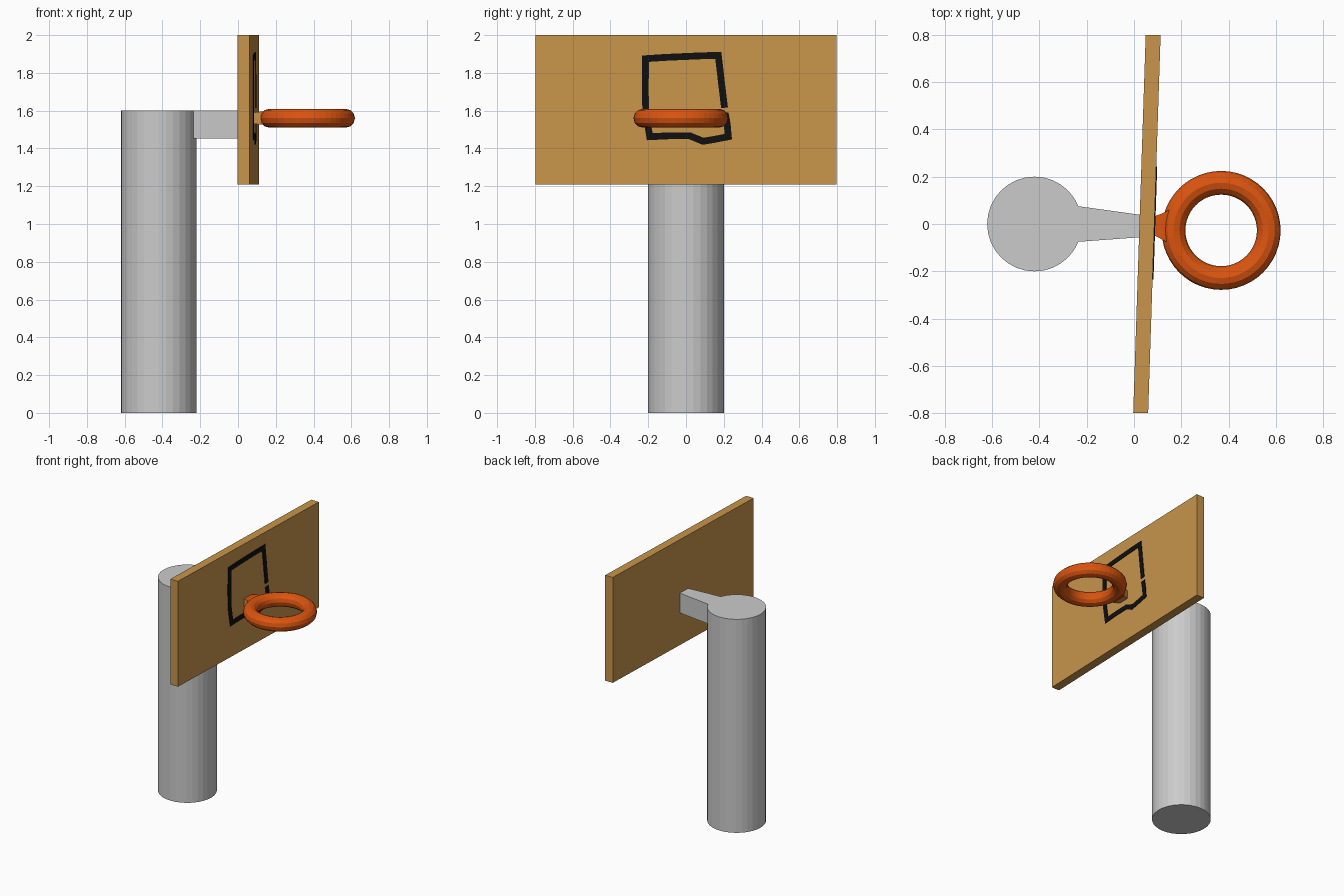
import bpy, bmesh, math
from mathutils import Vector

if "Cube" in bpy.data.objects:
    bpy.data.objects.remove(bpy.data.objects["Cube"])

SLOPE = 0.033          # the board is turned slightly about z
FACE_X = 0.086         # front face of the board at y = 0
BACK_X = 0.023         # rear face of the board at y = 0


def material(name, rgb):
    m = bpy.data.materials.new(name)
    m.diffuse_color = (*rgb, 1)
    m.use_nodes = True
    m.node_tree.nodes["Principled BSDF"].inputs["Base Color"].default_value = m.diffuse_color
    return m


grey = material("steel_grey", (0.60, 0.60, 0.60))
tan = material("wood_tan", (0.58, 0.30, 0.07))
orange = material("rim_orange", (0.71, 0.09, 0.005))
black = material("paint_black", (0.005, 0.005, 0.005))


def make_object(name, bm, *mats):
    bmesh.ops.recalc_face_normals(bm, faces=bm.faces)
    me = bpy.data.meshes.new(name)
    bm.to_mesh(me)
    bm.free()
    for m in mats:
        me.materials.append(m)
    ob = bpy.data.objects.new(name, me)
    bpy.context.collection.objects.link(ob)
    return ob


def prism(bm, outline, z0, z1):
    """Extrude an xy outline upward from z0 to z1."""
    face = bm.faces.new([bm.verts.new((x, y, z0)) for x, y in outline])
    ext = bmesh.ops.extrude_face_region(bm, geom=[face])["geom"]
    top = [v for v in ext if isinstance(v, bmesh.types.BMVert)]
    bmesh.ops.translate(bm, verts=top, vec=(0, 0, z1 - z0))


# Pole
bpy.ops.mesh.primitive_cylinder_add(vertices=32, radius=0.2, depth=1.6,
                                    location=(-0.42, 0, 0.8))
pole = bpy.context.object
pole.name = "pole"
pole.data.materials.append(grey)

# Tapered arm from the pole to the board
bm = bmesh.new()
prism(bm, [(-0.235, -0.075), (0.04, -0.055), (0.04, 0.037), (-0.235, 0.075)], 1.452, 1.6)
make_object("support_arm", bm, grey)

# Backboard
bm = bmesh.new()
h = 0.797
prism(bm, [(BACK_X - SLOPE * h, -h), (FACE_X - SLOPE * h, -h),
           (FACE_X + SLOPE * h, h), (BACK_X + SLOPE * h, h)], 1.21, 2.0)
make_object("backboard", bm, tan)

# Hand-painted target outline: a thin open strip on the board face
path = [Vector(p) for p in [
    (0.204, 1.615), (0.19, 1.73), (0.171, 1.893), (0.07, 1.89), (-0.11, 1.882),
    (-0.214, 1.875), (-0.216, 1.70), (-0.212, 1.58), (-0.192, 1.462),
    (-0.09, 1.467), (0.02, 1.467), (0.09, 1.438), (0.15, 1.448),
    (0.224, 1.462), (0.218, 1.53), (0.207, 1.588)]]
bm = bmesh.new()
rows = []
for i, p in enumerate(path):
    d0 = (p - path[max(i - 1, 0)]).normalized() if i else (path[1] - p).normalized()
    d1 = (path[i + 1] - p).normalized() if i < len(path) - 1 else d0
    n0, n1 = Vector((-d0.y, d0.x)), Vector((-d1.y, d1.x))
    mitre = (n0 + n1) / (1 + n0.dot(n1)) * 0.018
    row = []
    for side, lift in ((-1, -0.002), (1, -0.002), (1, 0.004), (-1, 0.004)):
        q = p + mitre * side
        row.append(bm.verts.new((FACE_X + SLOPE * q.x + lift, q.x, q.y)))
    rows.append(row)
for a, b in zip(rows, rows[1:]):
    for k in range(4):
        bm.faces.new((a[k], a[(k + 1) % 4], b[(k + 1) % 4], b[k]))
bm.faces.new(rows[0])
bm.faces.new(rows[-1])
make_object("target_outline", bm, black)

# Rim
bpy.ops.mesh.primitive_torus_add(major_segments=48, minor_segments=12,
                                 major_radius=0.201, minor_radius=0.05,
                                 location=(0.368, -0.027, 1.56))
rim = bpy.context.object
rim.name = "rim"
rim.data.materials.append(orange)

# Bracket flaring from the board to the rim; tan underneath and on the sides
bm = bmesh.new()
sections = [(0.08, -0.045, 0.03, 1.53, 1.59), (0.12, -0.066, 0.045, 1.527, 1.595),
            (0.17, -0.095, 0.07, 1.53, 1.592), (0.20, -0.085, 0.03, 1.54, 1.58)]
rows = [[bm.verts.new((x, y, z)) for y, z in ((y0, z0), (y1, z0), (y1, z1), (y0, z1))]
        for x, y0, y1, z0, z1 in sections]
for a, b in zip(rows, rows[1:]):
    for k in range(4):
        bm.faces.new((a[k], a[(k + 1) % 4], b[(k + 1) % 4], b[k]))
bm.faces.new(rows[0])
bm.faces.new(rows[-1])
bmesh.ops.recalc_face_normals(bm, faces=bm.faces)
for f in bm.faces:
    near_board = f.calc_center_median().x < 0.11
    f.material_index = 1 if near_board and f.normal.z < 0.5 else 0
make_object("rim_bracket", bm, orange, tan)
